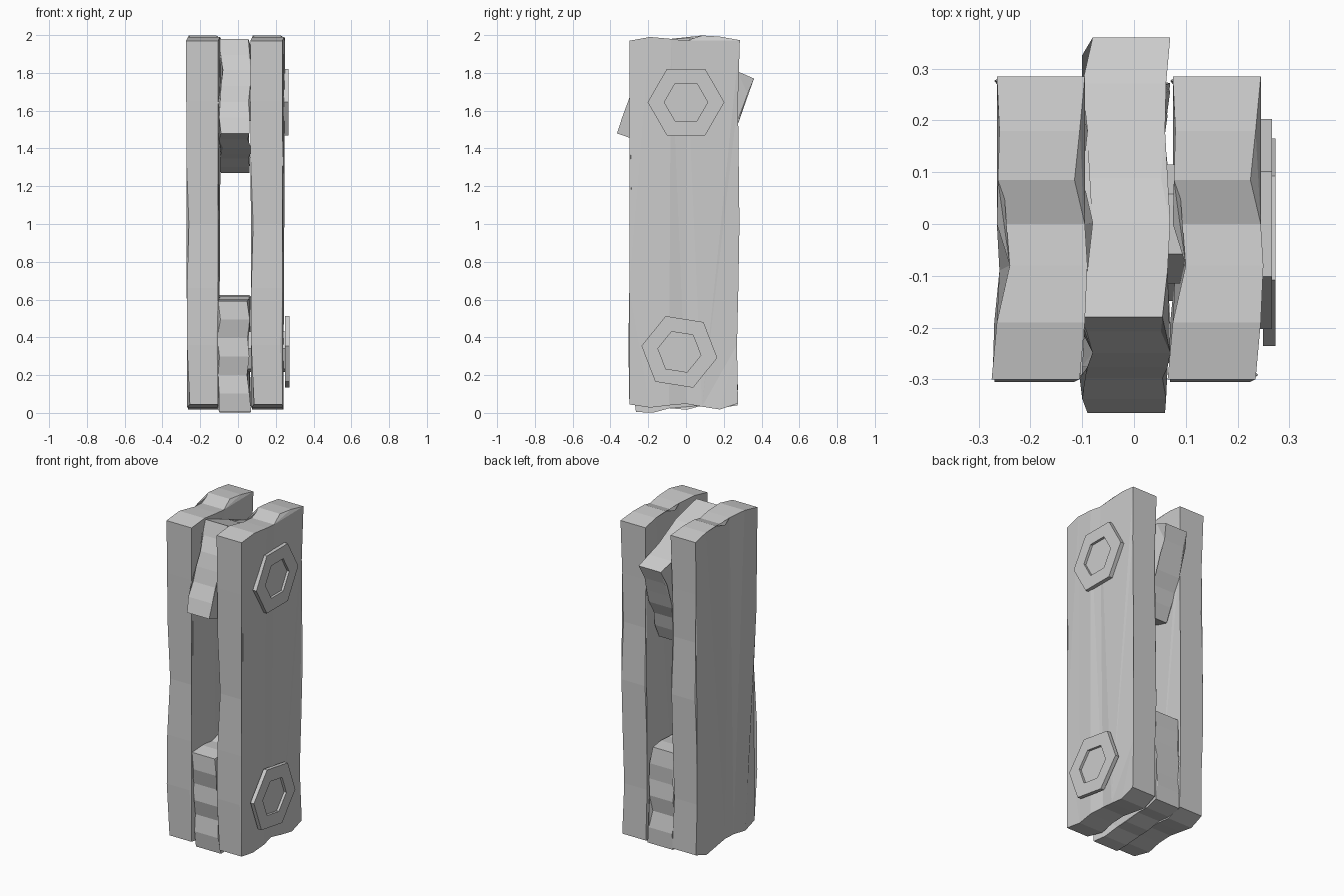
import bpy, bmesh
from math import sin, cos, radians, pi

if "Cube" in bpy.data.objects:
    bpy.data.objects.remove(bpy.data.objects["Cube"])


def finish(bm, name):
    bmesh.ops.recalc_face_normals(bm, faces=bm.faces)
    mesh = bpy.data.meshes.new(name)
    bm.to_mesh(mesh)
    bm.free()
    obj = bpy.data.objects.new(name, mesh)
    bpy.context.collection.objects.link(obj)
    return obj


def slab(name, rim, x_offset=0.0):
    """Closed chipped slab from a rim of (y, z, x_left, x_right)."""
    bm = bmesh.new()
    left = [bm.verts.new((xl + x_offset, y, z)) for y, z, xl, xr in rim]
    right = [bm.verts.new((xr + x_offset, y, z)) for y, z, xl, xr in rim]
    n = len(rim)
    for i in range(n):
        j = (i + 1) % n
        bm.faces.new((left[i], left[j], right[j], right[i]))
    caps = [bm.faces.new(left), bm.faces.new(right)]
    bmesh.ops.triangulate(bm, faces=caps)
    return finish(bm, name)


def chipped_rim(corners, x_left, x_right, bumps):
    """Walk the four sides, each cut in six, with repeating chips."""
    rim = []
    for s in range(4):
        (y0, z0), (y1, z1) = corners[s], corners[(s + 1) % 4]
        length = ((y1 - y0) ** 2 + (z1 - z0) ** 2) ** 0.5
        ny, nz = -(z1 - z0) / length, (y1 - y0) / length
        for i in range(6):
            t, k = i / 6, (i + 2 * s) % 6
            b = bumps[k] if i else 0
            rim.append((y0 + (y1 - y0) * t + ny * b, z0 + (z1 - z0) * t + nz * b,
                        x_left[k], x_right[k]))
    return rim


# Long planks: front going up, top going back, back going down, bottom coming forward
plank = [
    (-.30, .045, .085, .235), (-.305, .36, .07, .225), (-.30, .66, .07, .235),
    (-.287, 1.0, .08, .235), (-.292, 1.34, .067, .24), (-.298, 1.65, .075, .23),
    (-.30, 1.97, .065, .235), (-.19, 1.99, .075, .245), (-.08, 1.98, .10, .25),
    (0, 1.97, .075, .245), (.085, 1.998, .077, .225), (.18, 1.992, .08, .235),
    (.285, 1.973, .075, .245), (.275, 1.65, .08, .24), (.27, 1.35, .075, .235),
    (.283, 1.0, .08, .24), (.277, .66, .07, .235), (.27, .36, .075, .23),
    (.275, .05, .08, .24), (.18, .018, .075, .24), (.085, .033, .085, .235),
    (0, .048, .075, .225), (-.09, .04, .08, .24), (-.19, .028, .07, .235),
]
slab("right_plank", plank)
slab("left_plank", plank, -.34)

# Short blocks wedged between the planks
slab("upper_block", chipped_rim(
    [(-.365, 1.48), (-.18, 1.98), (.36, 1.77), (.175, 1.27)],
    [-.09, -.10, -.105, -.09, -.08, -.10], [.06, .062, .055, .065, .07, .052],
    [0, .004, -.006, .004, .008, -.003]))
slab("lower_block", chipped_rim(
    [(-.265, .005), (-.295, .592), (.25, .622), (.272, .04)],
    [-.10, -.10, -.105, -.098, -.11, -.093], [.07, .06, .048, .06, .05, .062],
    [0, .008, -.012, .006, -.008, .01]))


def bolt(prefix, y, z, turn, x0, x1):
    """Hexagonal washer with a narrower recessed hexagonal rod."""
    def ring(bm, r, x):
        return [bm.verts.new((x, y + r * cos(turn + i * pi / 3),
                              z + r * sin(turn + i * pi / 3))) for i in range(6)]

    bm = bmesh.new()
    loops = [ring(bm, r, x) for r, x in
             ((.115, x0), (.203, x0), (.203, x1), (.115, x1))]
    for k in range(4):
        a, b = loops[k], loops[(k + 1) % 4]
        for i in range(6):
            j = (i + 1) % 6
            bm.faces.new((a[i], a[j], b[j], b[i]))
    finish(bm, prefix + "_washer")

    bm = bmesh.new()
    a, b = ring(bm, .115, 0.0), ring(bm, .115, x1 - .015)
    bm.faces.new(a)
    bm.faces.new(b)
    for i in range(6):
        j = (i + 1) % 6
        bm.faces.new((a[i], a[j], b[j], b[i]))
    finish(bm, prefix + "_rod")


bolt("upper_bolt", 0, 1.645, 0, .243, .267)
bolt("lower_bolt", -.035, .323, radians(-9), .249, .273)
